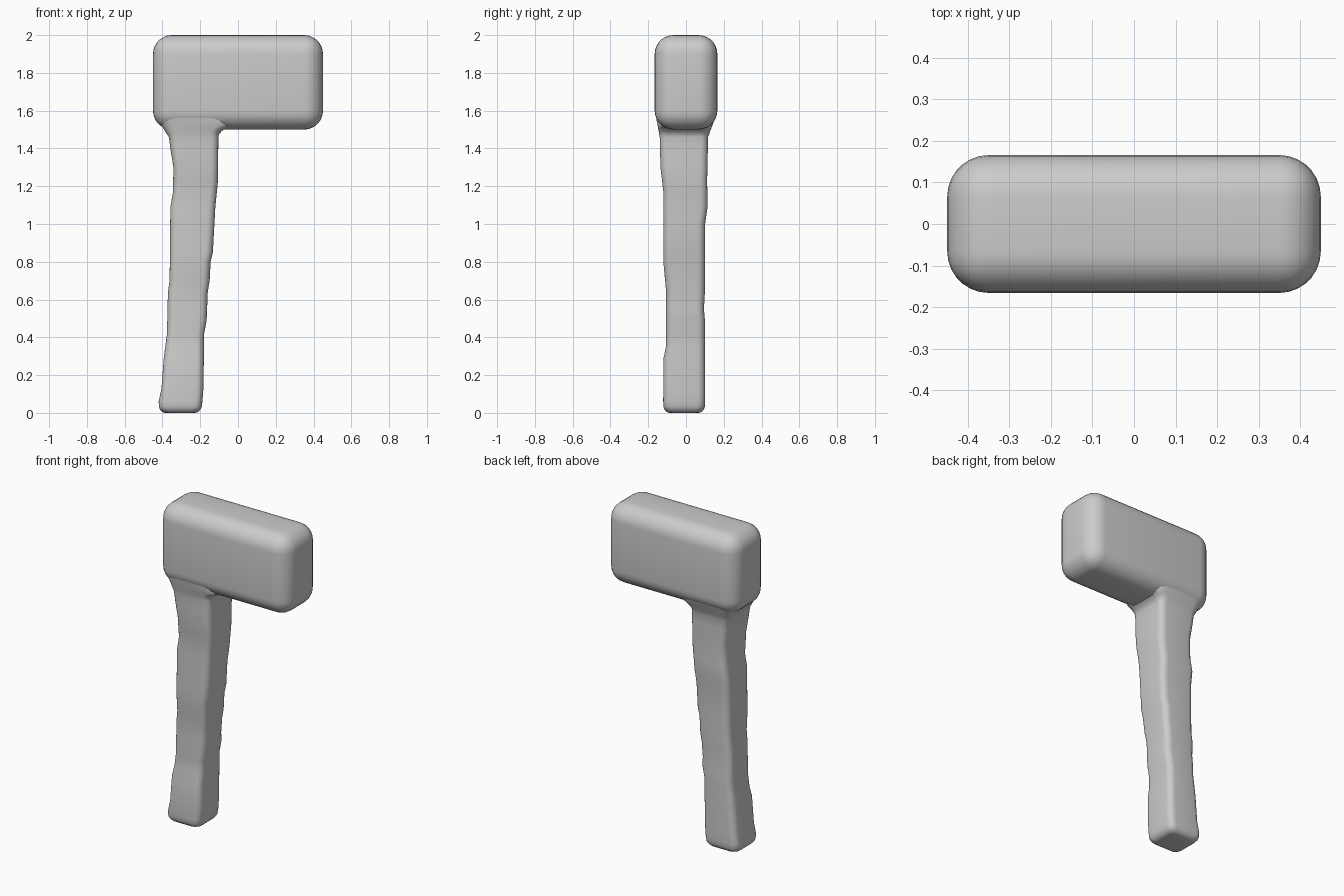
import bpy, bmesh, math

if "Cube" in bpy.data.objects:
    bpy.data.objects.remove(bpy.data.objects["Cube"])

mat = bpy.data.materials.new("plain grey")
mat.diffuse_color = (0.6, 0.6, 0.6, 1)
mat.use_nodes = True
mat.node_tree.nodes["Principled BSDF"].inputs["Base Color"].default_value = mat.diffuse_color


def finish(name, bm):
    bmesh.ops.recalc_face_normals(bm, faces=bm.faces[:])
    mesh = bpy.data.meshes.new(name)
    bm.to_mesh(mesh)
    bm.free()
    mesh.materials.append(mat)
    obj = bpy.data.objects.new(name, mesh)
    bpy.context.collection.objects.link(obj)
    bpy.ops.object.select_all(action='DESELECT')
    obj.select_set(True)
    bpy.context.view_layer.objects.active = obj
    bpy.ops.object.shade_smooth_by_angle(angle=math.radians(50))


# Head: rounded block
bm = bmesh.new()
bmesh.ops.create_cube(bm, size=1)
for v in bm.verts:
    v.co.x *= 0.9
    v.co.y *= 0.332
    v.co.z = v.co.z * 0.5 + 1.75
bmesh.ops.bevel(bm, geom=bm.edges[:], offset=0.1, segments=7,
                profile=0.5, affect='EDGES')
finish("hammer_head", bm)

# Handle edges at a few heights, uneven like carved wood: (height, position)
left = [(0, -.42), (.06, -.42), (.13, -.405), (.29, -.393), (.42, -.376),
        (.64, -.371), (.7, -.362), (1.09, -.358), (1.17, -.344),
        (1.3, -.342), (1.4, -.358), (1.46, -.366)]
right = [(0, -.193), (.13, -.183), (.42, -.179), (.49, -.166), (.64, -.16),
         (.7, -.15), (.8, -.145), (.85, -.133), (1.09, -.12), (1.23, -.106),
         (1.46, -.104)]
front = [(0, -.121), (.29, -.119), (.35, -.106), (.64, -.105), (.8, -.12),
         (1.17, -.12), (1.3, -.135), (1.46, -.139)]
back = [(0, .101), (.49, .1), (.55, .095), (.64, .1), (1, .101), (1.09, .114),
        (1.23, .112), (1.46, .117)]


def at(curve, z):
    for (z0, p0), (z1, p1) in zip(curve, curve[1:]):
        if z <= z1:
            return p0 + (p1 - p0) * (z - z0) / (z1 - z0)
    return curve[-1][1]


R, SEG = 0.04, 5
sections = []
# Rounded foot
for k in range(5):
    a = math.pi / 2 * k / 5
    inset = 0.035 * (1 - math.sin(a))
    z = 0.045 * (1 - math.cos(a))
    sections.append((z, at(left, z) + inset, at(right, z) - inset,
                     at(front, z) + inset, at(back, z) - inset, R))
# Shaft
for z in sorted({z for c in (left, right, front, back) for z, _ in c if z > 0}):
    sections.append((z, at(left, z), at(right, z), at(front, z), at(back, z), R))
# Flare blending into the head
start, end = sections[-1], (1.58, -.443, -.04, -.161, .161, .1)
for k in range(1, 9):
    t = k / 8
    flare = [s + (e - s) * t for s, e in zip(start, end)]
    flare[2] = start[2] + 0.065 * min(1, t / 0.5) ** 2
    sections.append(flare)
sections.append((1.65, -.44, -.05, -.155, .155, .1))

bm = bmesh.new()
loops = []
for z, x0, x1, y0, y1, r in sections:
    loop = []
    corners = [(x1 - r, y1 - r), (x0 + r, y1 - r),
               (x0 + r, y0 + r), (x1 - r, y0 + r)]
    for i, (cx, cy) in enumerate(corners):
        for k in range(SEG + 1):
            a = math.pi / 2 * (i + k / SEG)
            loop.append(bm.verts.new((cx + r * math.cos(a),
                                      cy + r * math.sin(a), z)))
    loops.append(loop)
for lo, hi in zip(loops, loops[1:]):
    for i in range(len(lo)):
        j = (i + 1) % len(lo)
        bm.faces.new((lo[i], lo[j], hi[j], hi[i]))
bm.faces.new(loops[0][::-1])
bm.faces.new(loops[-1])
finish("handle", bm)
